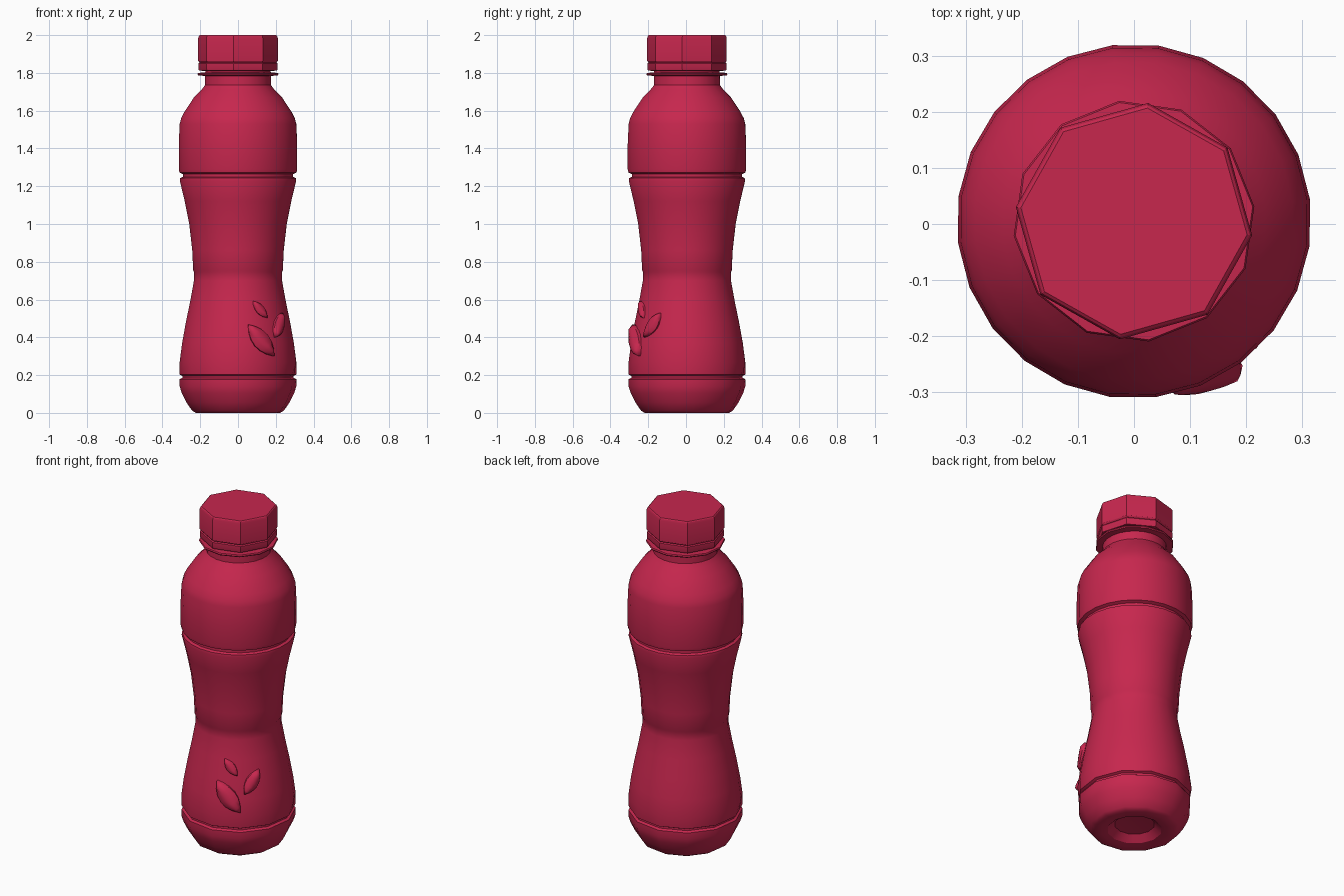
import bpy, bmesh, math

cube = bpy.data.objects.get("Cube")
if cube:
    bpy.data.objects.remove(cube, do_unlink=True)

CY = 0.005                 # y of the bottle axis
PHASE = math.radians(7)    # rotation of the facets

red = bpy.data.materials.new("raspberry red")
red.use_nodes = True
col = (0.57, 0.02, 0.076, 1)
red.diffuse_color = col
red.node_tree.nodes["Principled BSDF"].inputs["Base Color"].default_value = col


def finish(name, bm, angle):
    bmesh.ops.recalc_face_normals(bm, faces=bm.faces)
    me = bpy.data.meshes.new(name)
    bm.to_mesh(me)
    bm.free()
    me.materials.append(red)
    ob = bpy.data.objects.new(name, me)
    bpy.context.collection.objects.link(ob)
    bpy.ops.object.select_all(action='DESELECT')
    ob.select_set(True)
    bpy.context.view_layer.objects.active = ob
    bpy.ops.object.shade_smooth_by_angle(angle=math.radians(angle))
    return ob


def lathe(name, profile, sides, phase, angle=32, coarse_below=-1):
    """Revolve (r, z) points; rings under coarse_below get half the sides."""
    bm = bmesh.new()
    rings = []
    for r, z in profile:
        ring = []
        for i in range(sides):
            a = phase + i * math.tau / sides
            k = math.cos(math.tau / sides) if z < coarse_below and i % 2 else 1
            ring.append(bm.verts.new((r * k * math.cos(a), CY + r * k * math.sin(a), z)))
        rings.append(ring)
    for lo, hi in zip(rings, rings[1:]):
        for i in range(sides):
            j = (i + 1) % sides
            bm.faces.new((lo[i], lo[j], hi[j], hi[i]))
    bm.faces.new(rings[0])
    bm.faces.new(rings[-1])
    return finish(name, bm, angle)


# Bottle body: recessed base, grooves, waist, shoulder and neck
BODY = [(0.05, 0.045), (0.11, 0.04), (0.15, 0.005), (0.18, 0.0), (0.225, 0.0),
        (0.245, 0.012), (0.275, 0.055), (0.3, 0.105), (0.311, 0.14), (0.311, 0.178),
        (0.297, 0.186), (0.297, 0.196), (0.311, 0.203), (0.311, 0.27), (0.298, 0.37),
        (0.278, 0.48), (0.255, 0.59), (0.235, 0.70), (0.234, 0.745), (0.239, 0.755),
        (0.244, 0.86), (0.26, 1.0), (0.284, 1.12), (0.31, 1.228), (0.308, 1.243),
        (0.294, 1.25), (0.294, 1.264), (0.312, 1.272), (0.316, 1.29), (0.316, 1.42),
        (0.311, 1.53), (0.303, 1.56), (0.285, 1.595), (0.235, 1.67), (0.195, 1.71),
        (0.176, 1.735), (0.174, 1.84)]
lathe("bottle_body", BODY, 24, PHASE, coarse_below=0.25)

# Neck collar
lathe("neck_collar", [(0.16, 1.782), (0.213, 1.787), (0.216, 1.793), (0.213, 1.80),
                      (0.16, 1.803)], 12, PHASE, angle=35)

# Tamper band and octagonal cap
CAP_PHASE = math.radians(-6.8)
lathe("tamper_band", [(0.17, 1.81), (0.208, 1.812), (0.211, 1.82), (0.211, 1.85),
                      (0.205, 1.856), (0.17, 1.857)], 8, CAP_PHASE, angle=25)
lathe("cap", [(0.16, 1.855), (0.206, 1.856), (0.212, 1.864), (0.212, 1.985),
              (0.208, 1.996), (0.203, 2.0)], 8, CAP_PHASE, angle=25)


def body_radius(z):
    for (r0, z0), (r1, z1) in zip(BODY[13:], BODY[14:]):
        if z0 <= z <= z1:
            return r0 + (r1 - r0) * (z - z0) / (z1 - z0)
    return 0.311


def leaf(name, tip_a, tip_b, width, height):
    """Raised leaf wrapped on the body between two (angle, z) tips."""
    bm = bmesh.new()
    (a0, z0), (a1, z1) = tip_a, tip_b
    r_mid = body_radius((z0 + z1) / 2)
    u0, u1 = math.radians(a0) * r_mid, math.radians(a1) * r_mid
    length = math.hypot(u1 - u0, z1 - z0)
    nu, nz = -(z1 - z0) / length, (u1 - u0) / length

    def point(t, s, lift):
        w = 0.5 * width * math.sin(math.pi * t) ** 0.85 if 0 < t < 1 else 0
        a = (u0 + (u1 - u0) * t + nu * w * s) / r_mid
        z = z0 + (z1 - z0) * t + nz * w * s
        r = body_radius(z) + lift
        return bm.verts.new((r * math.cos(a), CY + r * math.sin(a), z))

    steps = (0.16, 0.33, 0.5, 0.67, 0.84)
    rows = [[point(t, s, h) for s, h in
             ((-1, -0.02), (-1, 0.4 * height), (-0.5, 0.85 * height), (0, height),
              (0.5, 0.85 * height), (1, 0.4 * height), (1, -0.02))] for t in steps]
    for p, q in zip(rows, rows[1:]):
        for i in range(6):
            bm.faces.new((p[i], p[i + 1], q[i + 1], q[i]))
    # Pointed ends
    for t, row in ((0, rows[0]), (1, rows[-1])):
        top, low = point(t, 0, 0.4 * height), point(t, 0, -0.02)
        for i in range(1, 5):
            bm.faces.new((row[i], row[i + 1], top))
        bm.faces.new((row[0], row[1], top, low))
        bm.faces.new((row[6], row[5], top, low))
    finish(name, bm, 40)


leaf("large_leaf", (-79, 0.468), (-53, 0.30), 0.095, 0.036)
leaf("middle_leaf", (-31, 0.53), (-49, 0.40), 0.07, 0.026)
leaf("small_leaf", (-72, 0.592), (-56, 0.503), 0.05, 0.02)
